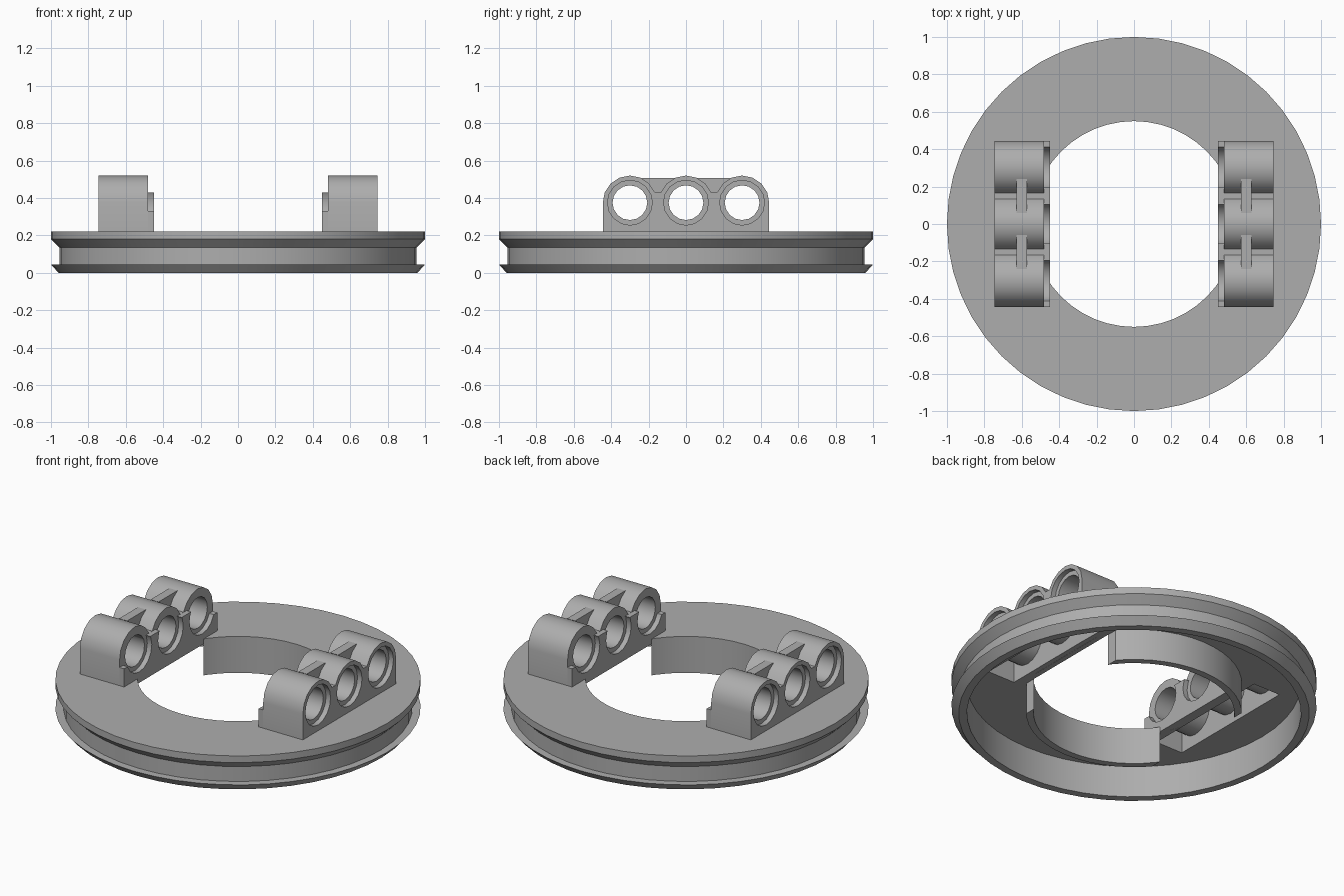
import bpy, bmesh
from math import cos, sin, pi, radians

cube = bpy.data.objects.get("Cube")
if cube:
    bpy.data.objects.remove(cube)

grey = bpy.data.materials.new("light grey")
grey.use_nodes = True
COLOUR = (0.42, 0.42, 0.42, 1)
grey.diffuse_color = COLOUR
grey.node_tree.nodes["Principled BSDF"].inputs["Base Color"].default_value = COLOUR


def finish(name, bm):
    bmesh.ops.recalc_face_normals(bm, faces=bm.faces)
    mesh = bpy.data.meshes.new(name)
    bm.to_mesh(mesh)
    bm.free()
    mesh.materials.append(grey)
    obj = bpy.data.objects.new(name, mesh)
    bpy.context.collection.objects.link(obj)
    return obj


def prism(name, outline, x0, x1):
    """Extrude a (y, z) outline along x."""
    bm = bmesh.new()
    face = bm.faces.new([bm.verts.new((x0, y, z)) for y, z in outline])
    new = bmesh.ops.extrude_face_region(bm, geom=[face])["geom"]
    moved = [v for v in new if isinstance(v, bmesh.types.BMVert)]
    bmesh.ops.translate(bm, verts=moved, vec=(x1 - x0, 0, 0))
    return finish(name, bm)


def box(name, x0, x1, y, z0, z1):
    return prism(name, [(-y, z0), (y, z0), (y, z1), (-y, z1)], x0, x1)


def lathe(name, profile, sides=48):
    """Sweep a closed (radius, z) profile around z."""
    bm = bmesh.new()
    rings = []
    for i in range(sides):
        a = 2 * pi * i / sides
        rings.append([bm.verts.new((r * cos(a), r * sin(a), z)) for r, z in profile])
    n = len(profile)
    for i in range(sides):
        a, b = rings[i], rings[(i + 1) % sides]
        for j in range(n):
            k = (j + 1) % n
            bm.faces.new((a[j], b[j], b[k], a[k]))
    return finish(name, bm)


def combine(obj, cutter, operation="DIFFERENCE"):
    mod = obj.modifiers.new("cut", "BOOLEAN")
    mod.operation, mod.solver, mod.object = operation, "EXACT", cutter
    bpy.context.view_layer.objects.active = obj
    bpy.ops.object.modifier_apply(modifier=mod.name)
    bpy.data.objects.remove(cutter)


def smooth(obj):
    bpy.ops.object.select_all(action="DESELECT")
    obj.select_set(True)
    bpy.context.view_layer.objects.active = obj
    bpy.ops.object.shade_smooth_by_angle(angle=radians(32))


HOLES = (0.3, 0, -0.3)      # hole centres along y
AXIS, STEP = 0.375, pi / 8  # hole height, arc step
TOP, UNDER = 0.22, 0.19     # plate faces


def arc(y, r, first=0, last=15):
    return [(y + r * cos(i * STEP), AXIS + r * sin(i * STEP)) for i in range(first, last + 1)]


# Grooved ring with its hollow underside
ring = lathe("grooved_ring", [
    (0.55, TOP), (1, TOP), (1, 0.18), (0.955, 0.135), (0.955, 0.045),
    (1, 0.045), (0.96, 0), (0.915, 0), (0.915, UNDER), (0.55, UNDER)])

# Collar arcs under the central hole, at front and back
collar = lathe("inner_collar", [(0.55, 0), (0.59, 0), (0.59, 0.2), (0.55, 0.2)])
combine(collar, box("collar_limit", -0.45, 0.45, 1, -0.1, 0.5), "INTERSECT")
smooth(collar)

for side, s in (("left", 1), ("right", -1)):
    # Beam body with three rounded barrels
    outline = [(-0.445, UNDER + 0.001), (0.445, UNDER + 0.001)]
    outline += arc(0.3, 0.145, 0, 7) + arc(0, 0.145, 1, 7) + arc(-0.3, 0.145, 1, 8)
    beam = prism(side + "_beam", outline, 0.48 * s, 0.745 * s)

    # Hollow underside, leaving the tubes around the holes
    cavity = box("cavity", 0.51 * s, 0.69 * s, 0.415, 0.1, 0.36)
    for y in HOLES:
        combine(cavity, prism("tube", arc(y, 0.12), 0.4 * s, 0.8 * s))
    combine(beam, cavity)
    combine(ring, box("slot", 0.51 * s, 0.69 * s, 0.415, 0.1, 0.3))

    # Through holes and outer counterbores
    for y in HOLES:
        combine(beam, prism("hole", arc(y, 0.093), 0.4 * s, 0.8 * s))
        combine(beam, prism("counterbore", arc(y, 0.12), 0.715 * s, 0.8 * s))
    smooth(beam)

    # Inner plate with scalloped recesses
    half = [(0.445, UNDER), (0.445, 0.33), (0.3, 0.33), (0.3, 0.43)]
    plate = prism(side + "_inner_plate", half + [(-y, z) for y, z in reversed(half)],
                  0.45 * s, 0.48 * s)
    for y in HOLES:
        combine(plate, prism("recess", arc(y, 0.12), 0.4 * s, 0.5 * s))
    smooth(plate)

    # Ribs bridging the valleys between barrels
    for end, y in (("back", 0.15), ("front", -0.15)):
        web = [(y - 0.09, 0.508), (y + 0.09, 0.508), (y + 0.02, 0.42), (y - 0.02, 0.42)]
        prism(f"{side}_{end}_rib", web, 0.573 * s, 0.627 * s)

smooth(ring)
